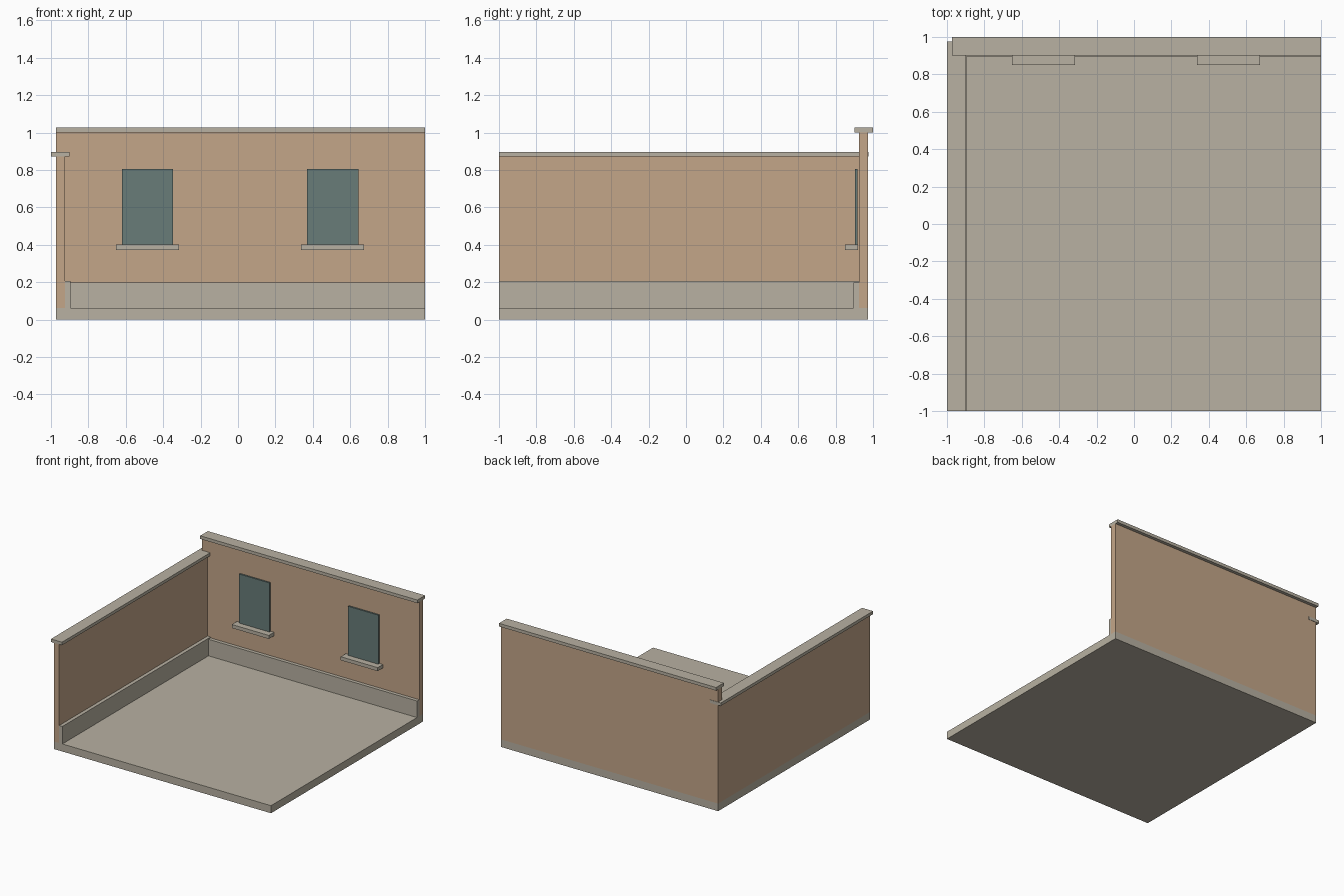
import bpy

if "Cube" in bpy.data.objects:
    bpy.data.objects.remove(bpy.data.objects["Cube"])


def material(name, color):
    m = bpy.data.materials.new(name)
    m.diffuse_color = (*color, 1)
    m.use_nodes = True
    m.node_tree.nodes["Principled BSDF"].inputs["Base Color"].default_value = m.diffuse_color
    return m


WALL = material("wall_paint", (0.55, 0.38, 0.25))
TRIM = material("trim", (0.48, 0.44, 0.36))
GLASS = material("glass", (0.14, 0.20, 0.19))


def box(name, x, y, z, mat):
    """Box from (min, max) ranges on each axis."""
    ranges = (x, y, z)
    bpy.ops.mesh.primitive_cube_add(size=1, location=[(a + b) / 2 for a, b in ranges])
    ob = bpy.context.object
    ob.name = name
    ob.scale = [b - a for a, b in ranges]
    bpy.ops.object.transform_apply(location=False, rotation=False, scale=True)
    ob.data.materials.append(mat)
    return ob


OUT, IN, SKIRT, FLOOR = 0.974, 0.925, 0.896, 0.062

# Floor slab
box("floor", (-OUT, 1), (-1, OUT), (0, FLOOR), TRIM)

# Back wall with skirting and coping
box("back_wall", (-OUT, 1), (IN, OUT), (FLOOR, 1.0), WALL)
box("back_skirting", (-SKIRT, 1), (SKIRT, IN), (FLOOR, 0.198), TRIM)
box("back_coping", (-OUT, 1), (0.9, 1), (1.0, 1.026), TRIM)

# Lower left wall with skirting and coping
box("left_wall", (-OUT, -IN), (-1, IN), (FLOOR, 0.872), WALL)
box("left_skirting", (-IN, -SKIRT), (-1, IN), (FLOOR, 0.206), TRIM)
box("left_coping", (-1, -0.9), (-1, 0.977), (0.872, 0.897), TRIM)

# Two windows with sills on the back wall
for side, cx in (("left", -0.484), ("right", 0.506)):
    box(f"{side}_window_pane", (cx - 0.137, cx + 0.137), (0.903, 0.916), (0.4, 0.805), GLASS)
    box(f"{side}_window_sill", (cx - 0.168, cx + 0.168), (0.851, 0.919), (0.373, 0.402), TRIM)
